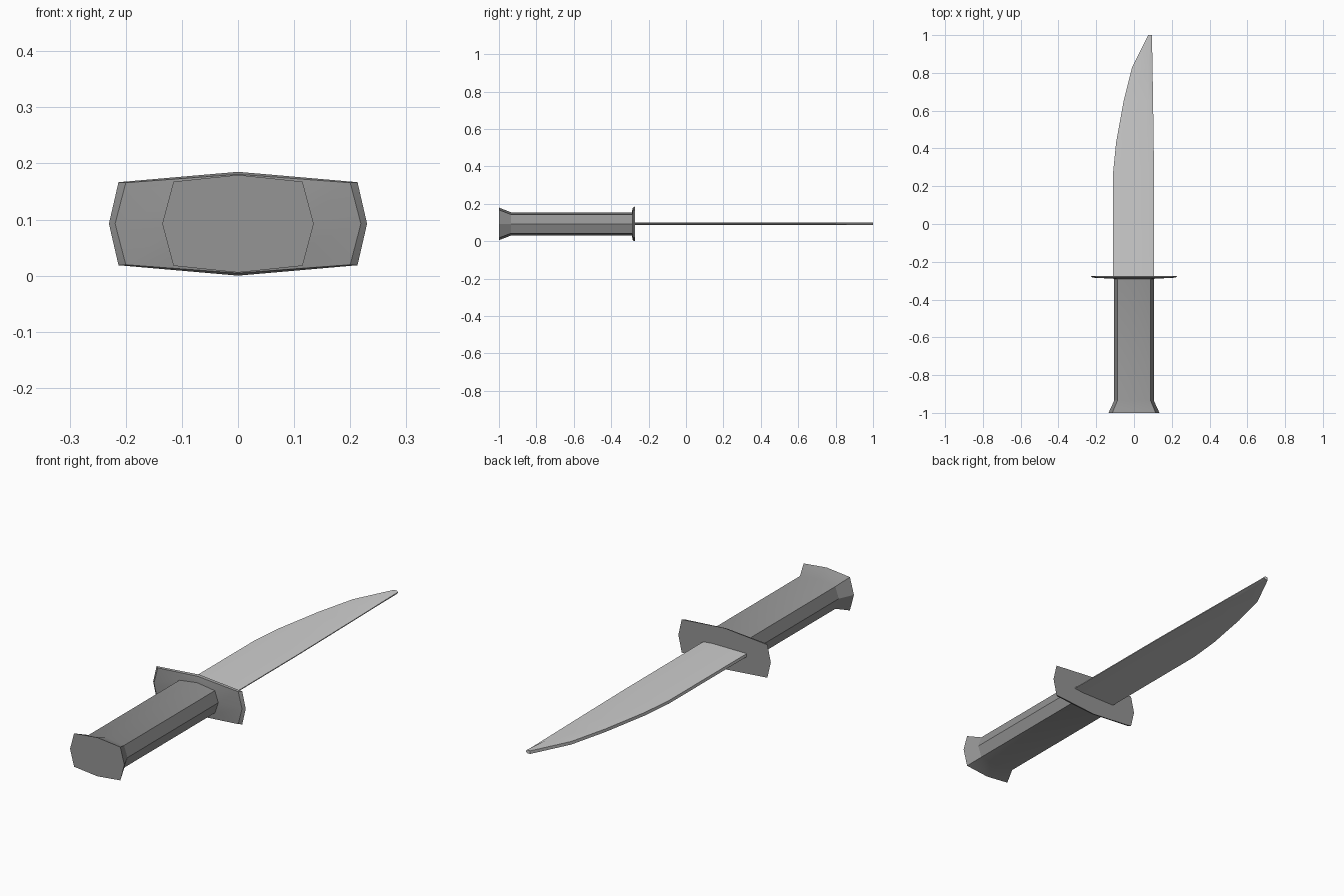
import bpy, bmesh, math

cube = bpy.data.objects.get("Cube")
if cube:
    bpy.data.objects.remove(cube, do_unlink=True)

MID_Z = 0.0925


def material(name, value):
    mat = bpy.data.materials.new(name)
    mat.use_nodes = True
    colour = (value, value, value, 1)
    mat.diffuse_color = colour
    bsdf = mat.node_tree.nodes["Principled BSDF"]
    bsdf.inputs["Base Color"].default_value = colour
    bsdf.inputs["Roughness"].default_value = 0.6
    return mat


def loft(name, rings, mat):
    """Skin a list of equal-length rings and cap both ends."""
    bm = bmesh.new()
    loops = [[bm.verts.new(p) for p in ring] for ring in rings]
    n = len(loops[0])
    for a, b in zip(loops, loops[1:]):
        for i in range(n):
            j = (i + 1) % n
            bm.faces.new((a[i], a[j], b[j], b[i]))
    bm.faces.new(loops[0])
    bm.faces.new(loops[-1][::-1])
    bmesh.ops.recalc_face_normals(bm, faces=bm.faces)
    mesh = bpy.data.meshes.new(name)
    bm.to_mesh(mesh)
    bm.free()
    mesh.materials.append(mat)
    obj = bpy.data.objects.new(name, mesh)
    bpy.context.collection.objects.link(obj)
    bpy.ops.object.select_all(action='DESELECT')
    obj.select_set(True)
    bpy.context.view_layer.objects.active = obj
    bpy.ops.object.shade_smooth_by_angle(angle=math.radians(25))
    return obj


def eight_sided(y, side, corner_x, corner_z, peak):
    """Octagonal ring with pointed sides and shallow peaks above and below."""
    outline = [(side, 0), (corner_x, corner_z), (0, peak), (-corner_x, corner_z),
               (-side, 0), (-corner_x, -corner_z), (0, -peak), (corner_x, -corner_z)]
    return [(x, y, MID_Z + z) for x, z in outline]


def blade_ring(y, left, right):
    """Thick spine on the left, narrow bevel to a thin edge on the right."""
    t, edge = 0.007, 0.002
    bevel = right - 0.2 * (right - left)
    outline = [(left, t), (bevel, t), (right, edge),
               (right, -edge), (bevel, -t), (left, -t)]
    return [(x, y, MID_Z + z) for x, z in outline]


grip_grey = material("grip grey", 0.30)
blade_grey = material("blade light grey", 0.62)

# Handle with its flared end
loft("handle", [
    eight_sided(-1.0, 0.135, 0.115, 0.075, 0.087),
    eight_sided(-0.935, 0.105, 0.088, 0.05, 0.062),
    eight_sided(-0.285, 0.105, 0.088, 0.05, 0.062),
], grip_grey)

# Thin dished hand guard
loft("guard", [
    eight_sided(-0.29, 0.105, 0.088, 0.05, 0.062),
    eight_sided(-0.284, 0.219, 0.2, 0.073, 0.088),
    eight_sided(-0.274, 0.23, 0.213, 0.074, 0.0925),
], grip_grey)

# Curved blade
stations = [(-0.28, -0.11, 0.107), (0.28, -0.11, 0.106), (0.43, -0.095, 0.104),
            (0.65, -0.055, 0.101), (0.83, -0.01, 0.098), (1.0, 0.075, 0.095)]
loft("blade", [blade_ring(*s) for s in stations], blade_grey)
